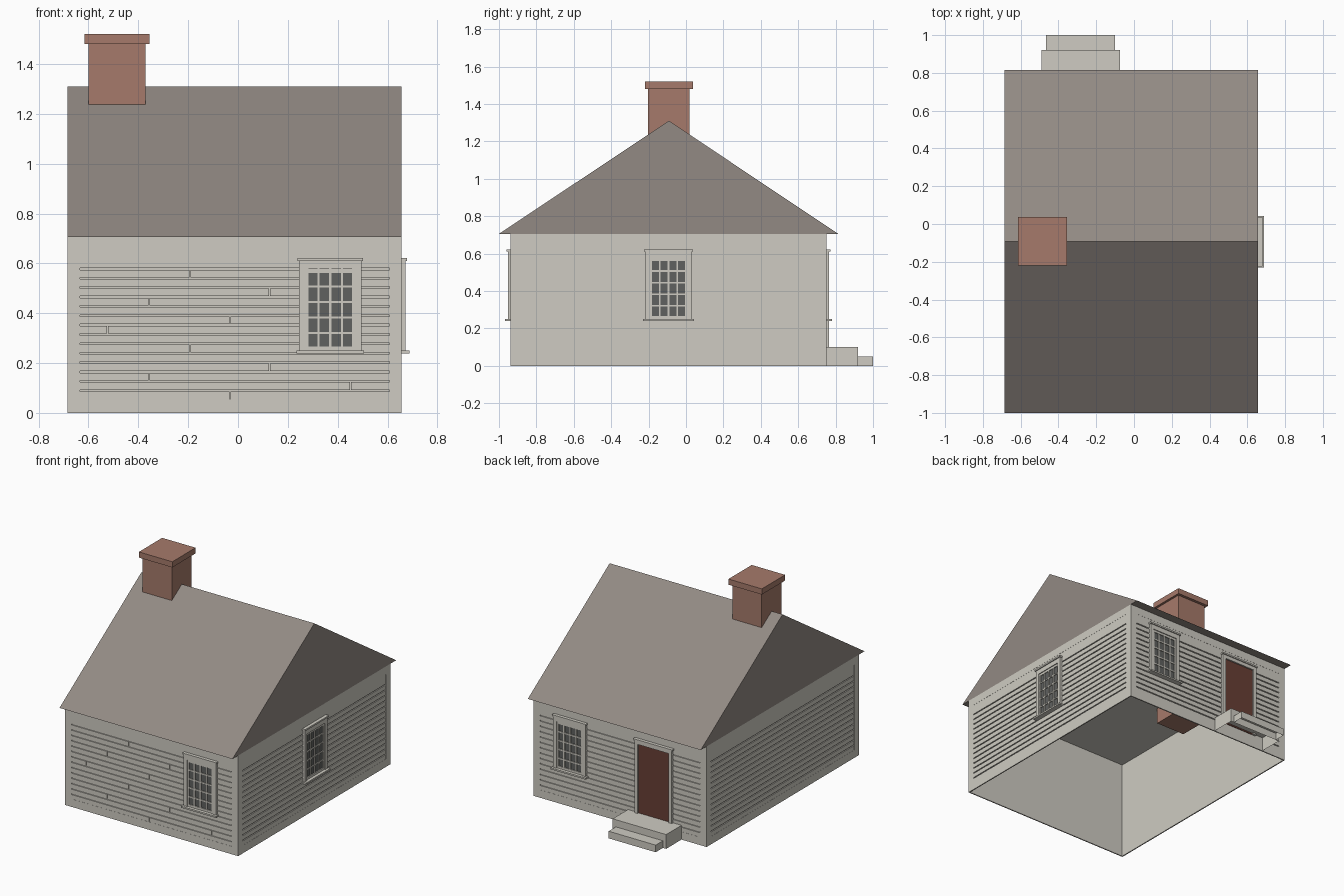
import bpy, bmesh
from mathutils import Vector

cube = bpy.data.objects.get("Cube")
if cube:
    bpy.data.objects.remove(cube, do_unlink=True)


def material(name, rgb):
    m = bpy.data.materials.new(name)
    m.use_nodes = True
    m.diffuse_color = (*rgb, 1)
    m.node_tree.nodes["Principled BSDF"].inputs["Base Color"].default_value = (*rgb, 1)
    return m


PAINT = material("off_white_paint", (0.62, 0.60, 0.54))
SHINGLE = material("brown_gray_shingle", (0.29, 0.255, 0.23))
BRICK = material("red_brick", (0.38, 0.195, 0.145))
GLASS = material("dark_glass", (0.115, 0.12, 0.115))
DOOR = material("dark_red_door", (0.14, 0.05, 0.036))


def finish(name, bm, mat):
    bmesh.ops.recalc_face_normals(bm, faces=bm.faces)
    mesh = bpy.data.meshes.new(name)
    bm.to_mesh(mesh)
    bm.free()
    mesh.materials.append(mat)
    obj = bpy.data.objects.new(name, mesh)
    bpy.context.collection.objects.link(obj)
    return obj


def add_box(bm, x, y, z, open_bottom=False):
    """Box from three (low, high) ranges, optionally without its underside."""
    verts = bmesh.ops.create_cube(bm, size=1)["verts"]
    for v in verts:
        v.co = Vector([r[0] if c < 0 else r[1] for c, r in zip(v.co, (x, y, z))])
    if open_bottom:
        faces = {f for v in verts for f in v.link_faces}
        low = [f for f in faces if all(v.co.z == z[0] for v in f.verts)]
        bmesh.ops.delete(bm, geom=low, context="FACES_ONLY")
    return verts


def box(name, mat, x, y, z, open_bottom=False):
    bm = bmesh.new()
    add_box(bm, x, y, z, open_bottom)
    return finish(name, bm, mat)


class Wall:
    """Places boxes by position along the wall, depth outward and height."""

    def __init__(self, name, along, out, offset, span):
        self.name, self.offset, self.span = name, offset, span
        self.along, self.out = Vector(along), Vector(out)

    def add(self, bm, u, d, z, slope=0):
        verts = add_box(bm, u, d, z)
        for v in verts:
            a, b, c = v.co
            if slope and b == d[1] and c == z[1]:
                b -= slope
            v.co = self.along * a + self.out * (self.offset + b) + Vector((0, 0, c))

    def part(self, name, mat, boxes):
        bm = bmesh.new()
        for b in boxes:
            self.add(bm, *b)
        return finish(self.name + "_" + name, bm, mat)


X0, X1, Y0, Y1, EAVE = -0.685, 0.657, -0.937, 0.75, 0.705
LOW, HIGH, EDGE, ROW, GAP = 0.055, 0.65, 0.05, 0.0376, 0.007
front = Wall("front", (1, 0, 0), (0, -1, 0), -Y0, (X0, X1))
back = Wall("back", (1, 0, 0), (0, 1, 0), Y1, (X0, X1))
right = Wall("right_gable", (0, 1, 0), (1, 0, 0), X1, (Y0, Y1))
left = Wall("left_gable", (0, 1, 0), (-1, 0, 0), -X0, (Y0, Y1))

# Hollow house core, open below
SKIN = 0.008
box("house_core", PAINT, (X0 + SKIN, X1 - SKIN), (Y0 + SKIN, Y1 - SKIN),
    (0, EAVE - 0.003), open_bottom=True)


# Border trim and lapped siding on each wall
def siding(wall, joints):
    a, b = wall.span
    ia, ib = a + EDGE, b - EDGE
    d = (-SKIN, 0)
    wall.part("trim", PAINT, [((a, ia), d, (0, EAVE)), ((ib, b), d, (0, EAVE)),
                              ((ia, ib), d, (0, LOW)), ((ia, ib), d, (HIGH, EAVE))])
    boards = []
    for i in range(15):
        z0 = LOW + i * ROW
        z1 = HIGH if i == 14 else z0 + ROW - GAP
        cuts = [ia] + ([joints[i]] if i in joints else []) + [ib]
        for k in range(len(cuts) - 1):
            u0 = cuts[k] + (0.004 if k else 0)
            boards.append(((u0, cuts[k + 1]), (-SKIN, -0.001), (z0, z1), 0.004))
    wall.part("siding", PAINT, boards)


front_joints = {0: -0.035, 1: 0.45, 2: -0.36, 3: 0.125, 5: -0.195, 7: -0.525,
                8: -0.035, 10: -0.36, 11: 0.125, 13: -0.195}
for w in (front, back, right, left):
    siding(w, front_joints if w is front else {})


# Sash window with four by five panes
def window(wall, c):
    z0, z1, half = 0.25, 0.61, 0.125
    wall.part("window_casing", PAINT, [
        ((c - half, c - 0.1), (-SKIN, 0.015), (z0, z1)),
        ((c + 0.1, c + half), (-SKIN, 0.015), (z0, z1)),
        ((c - 0.1, c + 0.1), (-SKIN, 0.015), (0.577, z1)),
        ((c - 0.131, c + 0.131), (-SKIN, 0.022), (z1, z1 + 0.011)),
        ((c - 0.136, c + 0.136), (-SKIN, 0.031), (z0 - 0.011, z0))])
    wall.part("window_glass", GLASS, [((c - 0.1, c + 0.1), (-0.002, 0.003), (z0, 0.577))])
    bars = []
    d = (0, 0.009)
    for i in range(5):
        u = c - 0.094 + i * 0.047
        w = 0.006 if i in (0, 4) else 0.0045
        bars.append(((u - w, u + w), d, (z0, 0.577)))
    for i in range(6):
        z = 0.258 + i * 0.0622
        w = 0.008 if i in (0, 5) else 0.0045
        bars.append(((c - 0.1, c + 0.1), (0, 0.0088), (z - w, z + w)))
    wall.part("window_bars", PAINT, bars)


window(front, 0.37)
window(back, 0.37)
window(right, -0.094)

# Back door with its casing
dc = -0.28
back.part("door", DOOR, [((dc - 0.12, dc + 0.12), (-0.002, 0.004), (0.09, 0.585))])
back.part("door_casing", PAINT, [
    ((dc - 0.145, dc - 0.12), (-SKIN, 0.015), (0.09, 0.61)),
    ((dc + 0.12, dc + 0.145), (-SKIN, 0.015), (0.09, 0.61)),
    ((dc - 0.12, dc + 0.12), (-SKIN, 0.015), (0.585, 0.61)),
    ((dc - 0.151, dc + 0.151), (-SKIN, 0.022), (0.61, 0.621))])

# Two hollow steps
box("upper_step", PAINT, (-0.49, -0.075), (Y1, 0.92), (0, 0.1), open_bottom=True)
box("lower_step", PAINT, (-0.465, -0.1), (0.92, 1.0), (0, 0.05), open_bottom=True)

# Gable roof prism
bm = bmesh.new()
profile = [(-1.0, EAVE), (0.815, EAVE), (-0.092, 1.31)]
end = bm.faces.new([bm.verts.new((X0, y, z)) for y, z in profile])
ext = bmesh.ops.extrude_face_region(bm, geom=[end], use_keep_orig=True)["geom"]
bmesh.ops.translate(bm, vec=(X1 - X0, 0, 0),
                    verts=[g for g in ext if isinstance(g, bmesh.types.BMVert)])
finish("roof", bm, SHINGLE)

# Chimney, open below, with a wider cap
box("chimney_stack", BRICK, (-0.6, -0.372), (-0.202, 0.018), (0.59, 1.481), open_bottom=True)
box("chimney_cap", BRICK, (-0.615, -0.356), (-0.22, 0.038), (1.48, 1.52))
